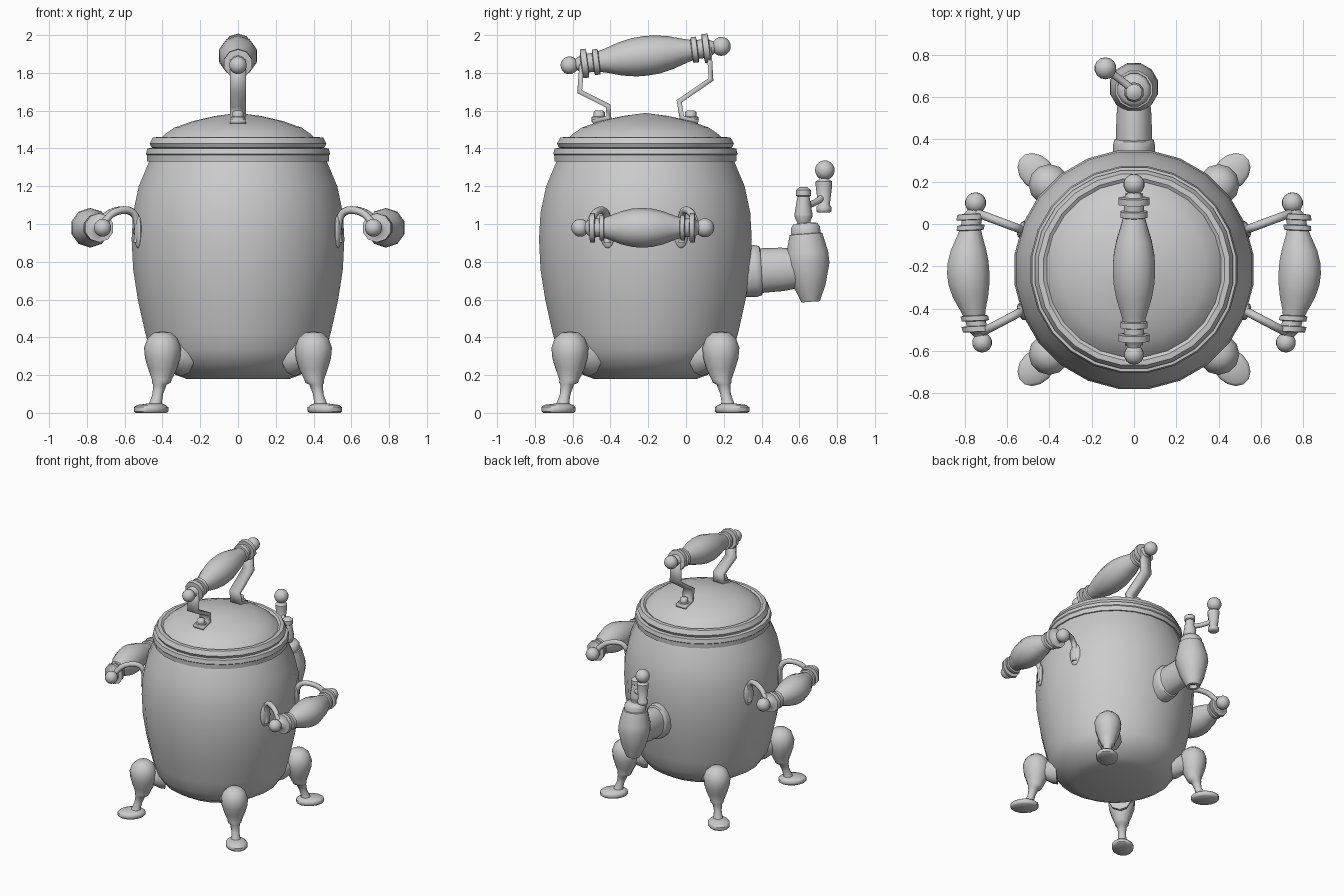
import bpy, bmesh, math
from mathutils import Vector, Matrix

if "Cube" in bpy.data.objects:
    bpy.data.objects.remove(bpy.data.objects["Cube"])

CY = -0.215  # y of the urn axis


def finish(name, bm, angle=50):
    bmesh.ops.remove_doubles(bm, verts=bm.verts, dist=1e-5)
    bmesh.ops.recalc_face_normals(bm, faces=bm.faces)
    me = bpy.data.meshes.new(name)
    bm.to_mesh(me)
    bm.free()
    ob = bpy.data.objects.new(name, me)
    bpy.context.collection.objects.link(ob)
    bpy.ops.object.select_all(action='DESELECT')
    ob.select_set(True)
    bpy.context.view_layer.objects.active = ob
    bpy.ops.object.shade_smooth_by_angle(angle=math.radians(angle))
    return ob


def lathe(name, pts, seg, origin=(0, 0, 0), axis=(0, 0, 1), side=(1, 0, 0), flat=1.0, angle=50):
    """Turn (radius, height[, sideways offset]) points; flat squashes along side."""
    o, d, u = Vector(origin), Vector(axis).normalized(), Vector(side)
    u = (u - d * u.dot(d)).normalized()
    v = d.cross(u)
    bm = bmesh.new()
    rings = []
    for p in pts:
        r, h = p[0], p[1]
        c = o + d * h + u * (p[2] if len(p) > 2 else 0)
        rings.append([bm.verts.new(c + u * r * flat * math.cos(a) + v * r * math.sin(a))
                      for a in (2 * math.pi * (i + 0.5) / seg for i in range(seg))])
    for a, b in zip(rings, rings[1:]):
        for i in range(seg):
            j = (i + 1) % seg
            bm.faces.new((a[i], a[j], b[j], b[i]))
    for ring, p in ((rings[0], pts[0]), (rings[-1], pts[-1])):
        if p[0] > 0:
            bm.faces.new(ring)
    return finish(name, bm, angle)


def ball(name, loc, r, scale=(1, 1, 1), rot=0):
    bm = bmesh.new()
    m = Matrix.Translation(loc) @ Matrix.Rotation(rot, 4, 'Z') @ Matrix.Diagonal((*scale, 1))
    bmesh.ops.create_uvsphere(bm, u_segments=14, v_segments=10, radius=r, matrix=m)
    return finish(name, bm)


def tube(name, pts, r):
    cu = bpy.data.curves.new(name, 'CURVE')
    cu.dimensions = '3D'
    cu.bevel_depth = r
    cu.bevel_resolution = 2
    cu.use_fill_caps = True
    sp = cu.splines.new('NURBS')
    sp.points.add(len(pts) - 1)
    for q, p in zip(sp.points, pts):
        q.co = (*p, 1)
    sp.use_endpoint_u = True
    sp.order_u = 3
    ob = bpy.data.objects.new(name, cu)
    bpy.context.collection.objects.link(ob)
    return ob


def strap(name, path, width, thick):
    """Flat bent bar: path of (y, z), width along x."""
    bm = bmesh.new()
    rows = [[bm.verts.new((x, y, z)) for x in (-width / 2, width / 2)] for y, z in path]
    for a, b in zip(rows, rows[1:]):
        bm.faces.new((a[0], a[1], b[1], b[0]))
    ob = finish(name, bm, 20)
    m = ob.modifiers.new('thickness', 'SOLIDIFY')
    m.thickness, m.offset, m.use_even_offset = thick, 0, True
    return ob


def grip(name, p0, p1, side, bow):
    """Turned handle between two end balls, bowed sideways in the middle."""
    a, b = Vector(p0), Vector(p1)
    half = (b - a).length / 2
    k = half / 0.33
    prof = [(.105, 0), (.102, .05), (.088, .11), (.063, .175), (.055, .2), (.068, .203), (.068, .225),
            (.05, .228), (.05, .25), (.077, .252), (.077, .277), (.045, .28), (.03, .3), (.025, .33)]
    pts = [(r, -h * k) for r, h in prof[:0:-1]] + [(r, h * k) for r, h in prof]
    pts = [(r, h, bow * (1 - (h / half) ** 2)) for r, h in pts]
    lathe(name, pts, 10, (a + b) / 2, b - a, side)
    ball(name + '_ball_a', a, .047)
    ball(name + '_ball_b', b, .05)


# Body and lid
lathe('body', [(.275, .18), (.33, .2), (.42, .255), (.47, .33), (.497, .43), (.535, .6), (.56, .76), (.568, .92),
               (.56, 1.06), (.53, 1.2), (.475, 1.33), (.485, 1.33), (.487, 1.365), (.492, 1.37), (.485, 1.4),
               (.44, 1.405)], 24, (0, CY, 0), angle=35)
lathe('lid', [(.45, 1.4), (.462, 1.405), (.472, 1.425), (.455, 1.458), (.43, 1.46), (.415, 1.45), (.39, 1.475),
              (.34, 1.51), (.24, 1.545), (.12, 1.572), (0, 1.588)], 24, (0, CY, 0), angle=35)

# Lid handle with straps and bolts
grip('lid_handle', (0, -.617, 1.84), (0, .187, 1.94), (1, 0, 0), 0)
strap('lid_strap_front', [(-.55, 1.87), (-.563, 1.7), (-.412, 1.625), (-.408, 1.562), (-.495, 1.54)], .084, .025)
strap('lid_strap_back', [(.122, 1.94), (.132, 1.765), (-.036, 1.65), (-.022, 1.562), (.065, 1.54)], .084, .025)
for tag, y in (('front', -.46), ('back', .025)):
    lathe('lid_bolt_' + tag, [(.04, 1.54), (.04, 1.567), (.03, 1.57), (.03, 1.592), (.02, 1.6)], 10, (0, y, 0))

# Side handles with curved arms and leaf plates
for tag, s in (('right', 1), ('left', -1)):
    grip('side_handle_' + tag, (s * .717, -.56, .98), (s * .748, .1, .98), (s, 0, 0), .05)
    for end, y0, x0, y1 in (('front', -.515, .725, -.415), ('back', .055, .75, -.025)):
        mid = [(s * (x0 + (.535 - x0) * t), y0 + (y1 - y0) * t, z)
               for t, z in ((0, .98), (.2, 1.05), (.65, 1.08), (.95, 1.06), (1.05, .97), (1, .9))]
        tube(f'side_arm_{tag}_{end}', mid, .02)
        n = math.atan2(y1 - CY, s * .53)
        ball(f'side_plate_{tag}_{end}', (s * .53, y1, .96), 1, (.018, .042, .088), n)

# Legs: pear-shaped knee, curved shank, spade foot and mounting boss
for sx in (1, -1):
    for sy in (1, -1):
        tag = ('right' if sx > 0 else 'left') + ('_back' if sy > 0 else '_front')
        out = Vector((sx, sy, 0)).normalized()
        base = Vector((0, CY, 0)) + out * .565
        lathe('leg_' + tag, [(0, .432), (.045, .425), (.08, .395), (.098, .345), (.093, .29), (.075, .23),
                             (.052, .175, .005), (.05, .16, .01), (.036, .15, .02), (.028, .1, .035),
                             (.032, .06, .05), (.04, .03, .055)], 12, base, side=out)
        lathe('foot_' + tag, [(.07, 0), (.078, .008), (.078, .03), (.066, .042), (.03, .05, -.03)], 14,
              base + out * .085, side=out, flat=1.3)
        lathe('boss_' + tag, [(.105, 0), (.1, .03), (.06, .1)], 10,
              base - out * .15 + Vector((0, 0, .3)), out, (-sy, sx, 0), .85)

# Spout pipe with oval flange
lathe('spout', [(.135, 0), (.137, .06), (.13, .085), (.118, .09), (.115, .2), (.1, .31)], 14,
      (0, .31, .748), (0, 1, .06), (1, 0, 0), .74)
# Tap barrel, leaning slightly back
lathe('tap_barrel', [(.028, .03), (.03, 0), (.05, 0), (.088, .085), (.118, .2), (.115, .26), (.09, .36),
                     (.08, .362), (.08, .395), (.065, .415), (.03, .42), (.025, .46)], 12,
      (0, .66, .588), (0, -.07, 1))
# Tap knob, lever and lever handle
lathe('tap_knob', [(.03, 1.0), (.048, 1.04), (.048, 1.05), (.032, 1.145), (.04, 1.15), (.04, 1.18), (.02, 1.195)],
      10, (0, .622, 0))
tube('tap_lever', [(0, .63, 1.1), (-.06, .68, 1.1), (-.13, .73, 1.15)], .018)
lathe('tap_lever_handle', [(.03, 1.06), (.04, 1.068), (.04, 1.09), (.031, 1.1), (.044, 1.205), (.044, 1.225),
                           (.025, 1.237), (.02, 1.26)], 10, (-.132, .73, 0))
ball('tap_lever_ball', (-.135, .735, 1.285), .052)
